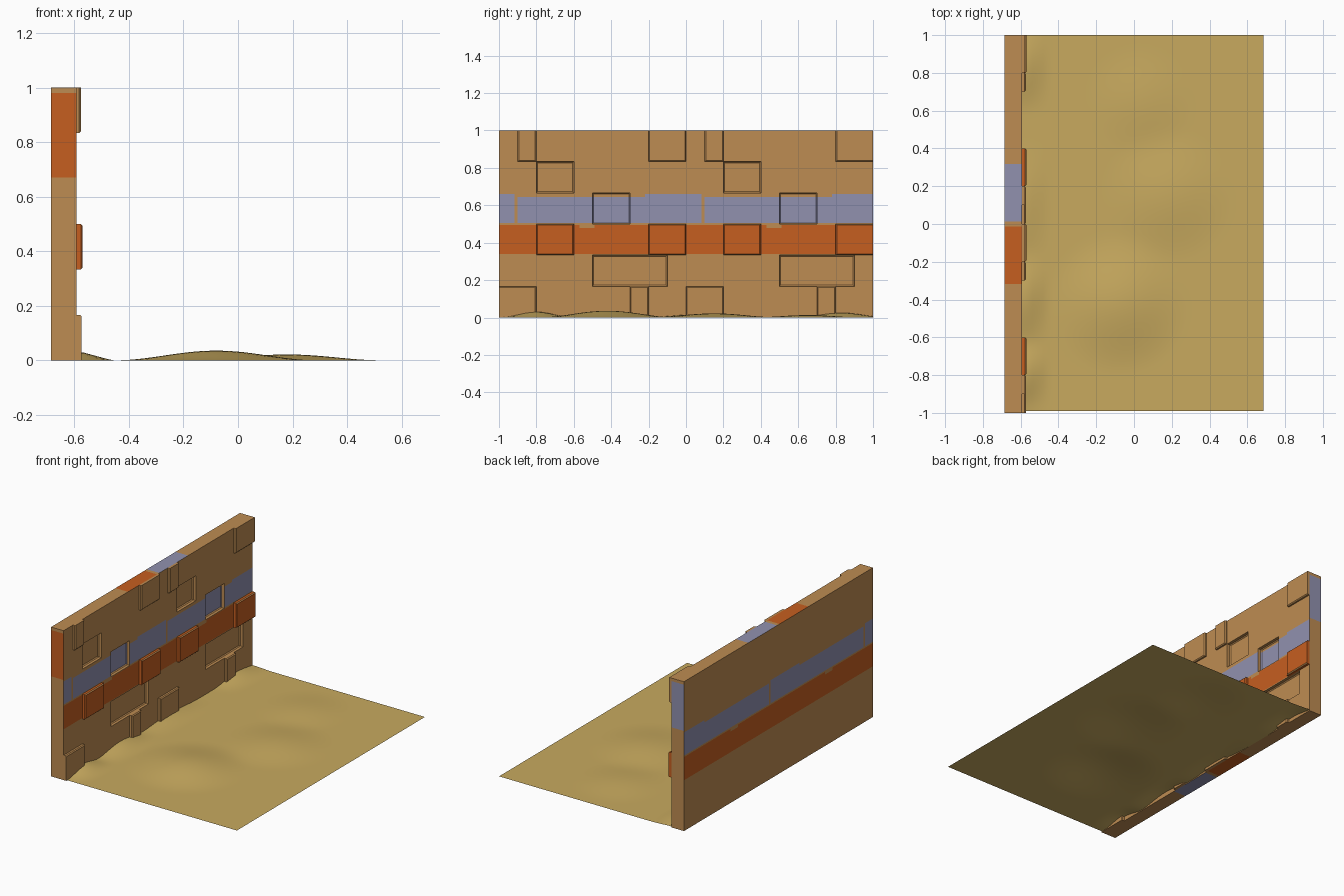
import bpy, bmesh, math
from mathutils import Vector

if "Cube" in bpy.data.objects:
    bpy.data.objects.remove(bpy.data.objects["Cube"])


def material(name, rgb):
    m = bpy.data.materials.new(name)
    m.diffuse_color = (*rgb, 1)
    m.use_nodes = True
    m.node_tree.nodes["Principled BSDF"].inputs["Base Color"].default_value = m.diffuse_color
    return m


TAN = material("sandstone tan", (0.515, 0.262, 0.084))
ORANGE = material("burnt orange", (0.565, 0.114, 0.0144))
LAVENDER = material("dusty lavender", (0.283, 0.283, 0.43))
SAND = material("sand", (0.578, 0.402, 0.114))

BACK, FACE, ROW = -0.685, -0.592, 1 / 6

# Bricks per row: (y start, y end); positive depth stands out, negative is sunk
ROWS = [
    (0.019, [(-1, -0.8), (-0.3, -0.2), (0, 0.2), (0.7, 0.8)]),
    (-0.025, [(-0.5, -0.1), (0.5, 0.9)]),
    (0.022, [(-0.8, -0.6), (-0.2, 0), (0.2, 0.4), (0.8, 1)]),
    (-0.025, [(-0.5, -0.3), (0.5, 0.7)]),
    (-0.025, [(-0.8, -0.6), (0.2, 0.4)]),
    (0.016, [(-0.9, -0.8), (-0.2, 0), (0.1, 0.2), (0.8, 1)]),
]


def add(bm, pts):
    bm.faces.new([bm.verts.new(p) for p in pts])


def rect(y0, y1, z0, z1, x):
    return [(x, y0, z0), (x, y1, z0), (x, y1, z1), (x, y0, z1)]


def ring(bm, a, b):
    for i in range(4):
        j = (i + 1) % 4
        add(bm, [a[i], a[j], b[j], b[i]])


def brick(bm, y0, y1, z0, z1, depth):
    # Straight sides, then a small chamfer, then the face
    b = 0.006
    a = rect(y0, y1, z0, z1, FACE)
    mid = rect(y0, y1, z0, z1, FACE + depth - math.copysign(b, depth))
    top = rect(y0 + b * (y0 > -1), y1 - b * (y1 < 1),
               z0 + b * (z0 > 0), z1 - b * (z1 < 0.99), FACE + depth)
    ring(bm, a, mid)
    ring(bm, mid, top)
    add(bm, top)


def stripe(y, z):
    # Painted bands on both broad sides, with ragged edges and chips
    if 0.505 < z < 0.66:
        u = (y + 1) % 1
        if abs(u - 0.09) < 0.008 or (z > 0.645 and 0.1 < u < 0.78):
            return 2 if z < 0.645 and abs(u - 0.09) > 0.008 else 0
        return 2
    if 0.34 < z < 0.495:
        u = (y + 1) % 1
        return 0 if z > 0.478 and 0.43 < u < 0.51 else 1
    return 0


def colour(f):
    c, n = f.calc_center_median(), f.normal
    if abs(n.x) > 0.5:
        return stripe(c.y, c.z)
    if c.x > FACE:                                  # raised brick sides
        return 1 if 2 * ROW - 0.01 < c.z < 3 * ROW + 0.01 else 0
    if abs(c.y) > 0.999 and 0.67 < c.z < 0.98:      # painted wall ends
        return 1 if c.y < 0 else 2
    if c.z > 0.999 or c.z < 0.001:                  # painted top and underside
        if 0.012 < abs(c.y) < 0.318:
            return 2 if (c.y > 0) == (c.z > 0.5) else 1
    return 0


# Wall with brick relief
bm = bmesh.new()
for r, (depth, bricks) in enumerate(ROWS):
    z0, z1 = r * ROW, (r + 1) * ROW
    y = -1
    for a, b in bricks:
        if a > y:
            add(bm, rect(y, a, z0, z1, FACE))
        brick(bm, a, b, z0, z1, depth)
        y = b
    if y < 1:
        add(bm, rect(y, 1, z0, z1, FACE))
add(bm, rect(-1, 1, 0, 1, BACK)[::-1])
ring(bm, rect(-1, 1, 0, 1, BACK), rect(-1, 1, 0, 1, FACE))
bm.normal_update()


def cut(axis, v):
    co, no = Vector((0, 0, 0)), Vector((0, 0, 0))
    co[axis], no[axis] = v, 1
    bmesh.ops.bisect_plane(bm, geom=bm.verts[:] + bm.edges[:] + bm.faces[:],
                           dist=1e-5, plane_co=co, plane_no=no)


# Cut the paint borders into the faces, then colour by rule
for z in (0.34, 0.478, 0.495, 0.505, 0.645, 0.66, 0.67, 0.98):
    cut(2, z)
for y in (0.012, 0.318, -0.012, -0.318):
    cut(1, y)
for u in (0.082, 0.098, 0.1, 0.43, 0.51, 0.78):
    cut(1, u)
    cut(1, u - 1)
bmesh.ops.remove_doubles(bm, verts=bm.verts[:], dist=1e-5)
bm.normal_update()
for f in bm.faces:
    f.material_index = colour(f)
me = bpy.data.meshes.new("brick_wall")
bm.to_mesh(me)
bm.free()
for m in (TAN, ORANGE, LAVENDER):
    me.materials.append(m)
bpy.context.collection.objects.link(bpy.data.objects.new("brick_wall", me))

# Sand sheet: low round dunes (x, y, radius, height) and drifts against the wall
DUNES = [(-0.08, -0.42, 0.38, 0.036), (0.18, 0.15, 0.36, 0.022), (0.03, 0.65, 0.3, 0.013)]
DRIFTS = [(-0.8, 0.2, 0.03), (-0.4, 0.28, 0.03), (0.1, 0.35, 0.018), (0.83, 0.25, 0.025)]


def hump(d):
    return 0.5 + 0.5 * math.cos(math.pi * d) if d < 1 else 0


def height(x, y):
    h = sum(k * hump(math.hypot(x - a, y - b) / r) for a, b, r, k in DUNES)
    slope = max(0, min(1, (-0.46 - x) / 0.11))
    return h + slope * sum(k * hump(abs(y - b) / r) for b, r, k in DRIFTS)


bm = bmesh.new()
NX, NY = 46, 64
X0, X1, Y0, Y1 = -0.592, 0.685, -0.99, 1.0
grid = []
for i in range(NX + 1):
    x = X0 + (X1 - X0) * i / NX
    col = []
    for j in range(NY + 1):
        y = Y0 + (Y1 - Y0) * j / NY
        col.append(bm.verts.new((x, y, height(x, y))))
    grid.append(col)
for i in range(NX):
    for j in range(NY):
        f = bm.faces.new((grid[i][j], grid[i + 1][j], grid[i + 1][j + 1], grid[i][j + 1]))
        f.smooth = True
me = bpy.data.meshes.new("sand_ground")
bm.to_mesh(me)
bm.free()
me.materials.append(SAND)
bpy.context.collection.objects.link(bpy.data.objects.new("sand_ground", me))
